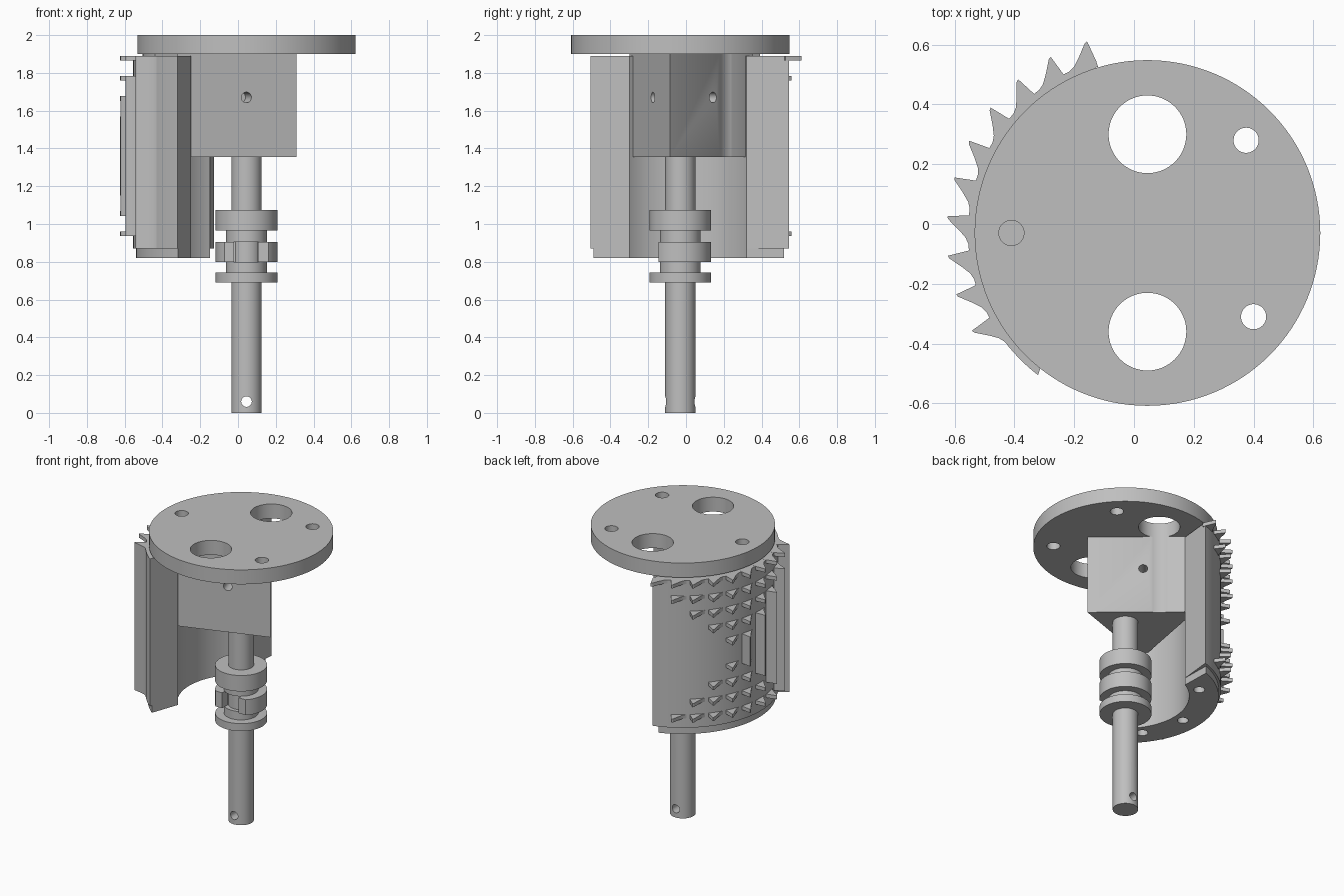
import bpy, bmesh, math
from mathutils import Vector, Matrix

if "Cube" in bpy.data.objects:
    bpy.data.objects.remove(bpy.data.objects["Cube"])

CX, CY = 0.045, -0.03          # main axis

grey = bpy.data.materials.new("machined_grey")
grey.use_nodes = True
grey.diffuse_color = (0.52, 0.52, 0.52, 1)
grey.node_tree.nodes["Principled BSDF"].inputs["Base Color"].default_value = (0.52, 0.52, 0.52, 1)


def polar(r, deg):
    a = math.radians(deg)
    return (CX + r * math.cos(a), CY + r * math.sin(a))


def arc(r, a0, a1, steps=48):
    return [polar(r, a0 + (a1 - a0) * i / steps) for i in range(steps + 1)]


def finish(bm, name):
    bmesh.ops.recalc_face_normals(bm, faces=bm.faces)
    mesh = bpy.data.meshes.new(name)
    bm.to_mesh(mesh)
    bm.free()
    ob = bpy.data.objects.new(name, mesh)
    bpy.context.collection.objects.link(ob)
    mesh.materials.append(grey)
    return ob


def prisms(name, parts):
    """Upright prisms from (outline, bottom, top) entries."""
    bm = bmesh.new()
    for pts, z0, z1 in parts:
        face = bm.faces.new([bm.verts.new((x, y, z0)) for x, y in pts])
        ext = bmesh.ops.extrude_face_region(bm, geom=[face])
        bmesh.ops.translate(bm, vec=(0, 0, z1 - z0),
                            verts=[v for v in ext["geom"] if isinstance(v, bmesh.types.BMVert)])
    return finish(bm, name)


def rod(name, centre, r, length, axis=(0, 0, 1), segs=64):
    bm = bmesh.new()
    turn = Vector(axis).to_track_quat('Z', 'Y').to_matrix().to_4x4()
    bmesh.ops.create_cone(bm, cap_ends=True, segments=segs, radius1=r, radius2=r,
                          depth=length, matrix=Matrix.Translation(centre) @ turn)
    return finish(bm, name)


def box(name, lo, hi):
    pts = [(lo[0], lo[1]), (hi[0], lo[1]), (hi[0], hi[1]), (lo[0], hi[1])]
    return prisms(name, [(pts, lo[2], hi[2])])


def cut(ob, cutter):
    mod = ob.modifiers.new("cut", 'BOOLEAN')
    mod.operation = 'DIFFERENCE'
    mod.solver = 'EXACT'
    mod.object = cutter
    bpy.context.view_layer.objects.active = ob
    bpy.ops.object.modifier_apply(modifier=mod.name)
    bpy.data.objects.remove(cutter)


parts = []

# Top disc with two large and three small holes
disc = rod("top_disc", (CX, CY, 1.95), 0.578, 0.1, segs=128)
for x, y, r in [(CX, 0.30, 0.13), (CX, -0.36, 0.13), (0.375, 0.28, 0.042),
                (0.40, -0.31, 0.042), (-0.41, CY, 0.042)]:
    cut(disc, rod("cutter", (x, y, 1.95), r, 0.3))
parts.append(disc)

# Three-sided hub block reaching into the curved wall
block = prisms("hub_block", [([(0.31, -0.085), (-0.20, 0.353), (-0.32, -0.30)], 1.355, 1.9)])
cut(block, rod("cutter", (CX, 0.30, 1.6), 0.13, 1.0))
for y, axis in [(-0.177, (0.32, -0.95, 0)), (0.143, (0.65, 0.76, 0))]:
    cut(block, rod("cutter", (CX, y, 1.67), 0.028, 0.2, axis, 32))
parts.append(block)

# Thick curved wall, its top boss and bottom flange
wall = prisms("curved_wall", [(arc(0.6, 106.6, 232.4) + arc(0.4, 222.5, 119), 0.87, 1.89)])
boss = prisms("wall_top_boss", [(arc(0.55, 130, 208) + arc(0.4, 208, 130), 1.885, 1.901)])
flange = prisms("wall_bottom_flange",
                [(arc(0.585, 109.9, 231.8) + arc(0.4, 222.5, 119), 0.82, 0.872)])
for a in (130, 180, 217):
    cut(flange, rod("cutter", (*polar(0.47, a), 0.82), 0.035, 0.08, segs=32))
parts += [wall, boss, flange]

# Pointed teeth: rows that shorten toward the middle, joined by bars at one end
FIRST, STEP, MID, THICK = 107.8, 11.29, 1.36, 0.0125


def tooth(i):
    a = FIRST + STEP * i
    return [polar(0.58, a - 1.2), polar(0.6, a - 1.2), polar(0.672, a - 0.3),
            polar(0.668, a + 0.5), polar(0.63, a + 3.6), polar(0.608, a + 6),
            polar(0.6, a + 8), polar(0.58, a + 8)]


teeth = []
for k in range(5):
    off = 0.518 - 0.107 * k
    for i in range(k, 9 - k):
        for s in ((1,) if k == 0 else (1, -1)):
            z = MID + s * off
            teeth.append((tooth(i), z - THICK, z + THICK))
    low = 0.87 if k == 0 else MID - off - THICK
    teeth.append((tooth(9 - k), low, MID + off + THICK))
parts.append(prisms("wall_teeth", teeth))

# Shaft with a cross hole near its foot
shaft = rod("shaft", (CX, CY, 0.69), 0.08, 1.38)
cut(shaft, rod("cutter", (CX, CY, 0.06), 0.028, 0.4, (0, 1, 0), 32))
parts.append(shaft)

# Collars on the shaft
for name, r, z0, z1 in [("lower_collar", 0.163, 0.69, 0.742), ("lower_neck", 0.108, 0.74, 0.80),
                        ("upper_neck", 0.108, 0.905, 0.967), ("upper_collar", 0.163, 0.965, 1.075)]:
    parts.append(rod(name, (CX, CY, (z0 + z1) / 2), r, z1 - z0))

# Notched middle collar
notched = rod("notched_collar", (CX, CY, 0.8525), 0.163, 0.107)
cut(notched, box("cutter", (-0.3, -0.4, 0.7), (0.4, -0.145, 1.0)))
cut(notched, box("cutter", (-0.02, -0.4, 0.7), (0.107, -0.085, 1.0)))
parts.append(notched)

# Smooth round sides, keep edges sharp
bpy.ops.object.select_all(action='DESELECT')
for ob in parts:
    ob.select_set(True)
bpy.context.view_layer.objects.active = parts[0]
bpy.ops.object.shade_smooth_by_angle(angle=math.radians(25))
